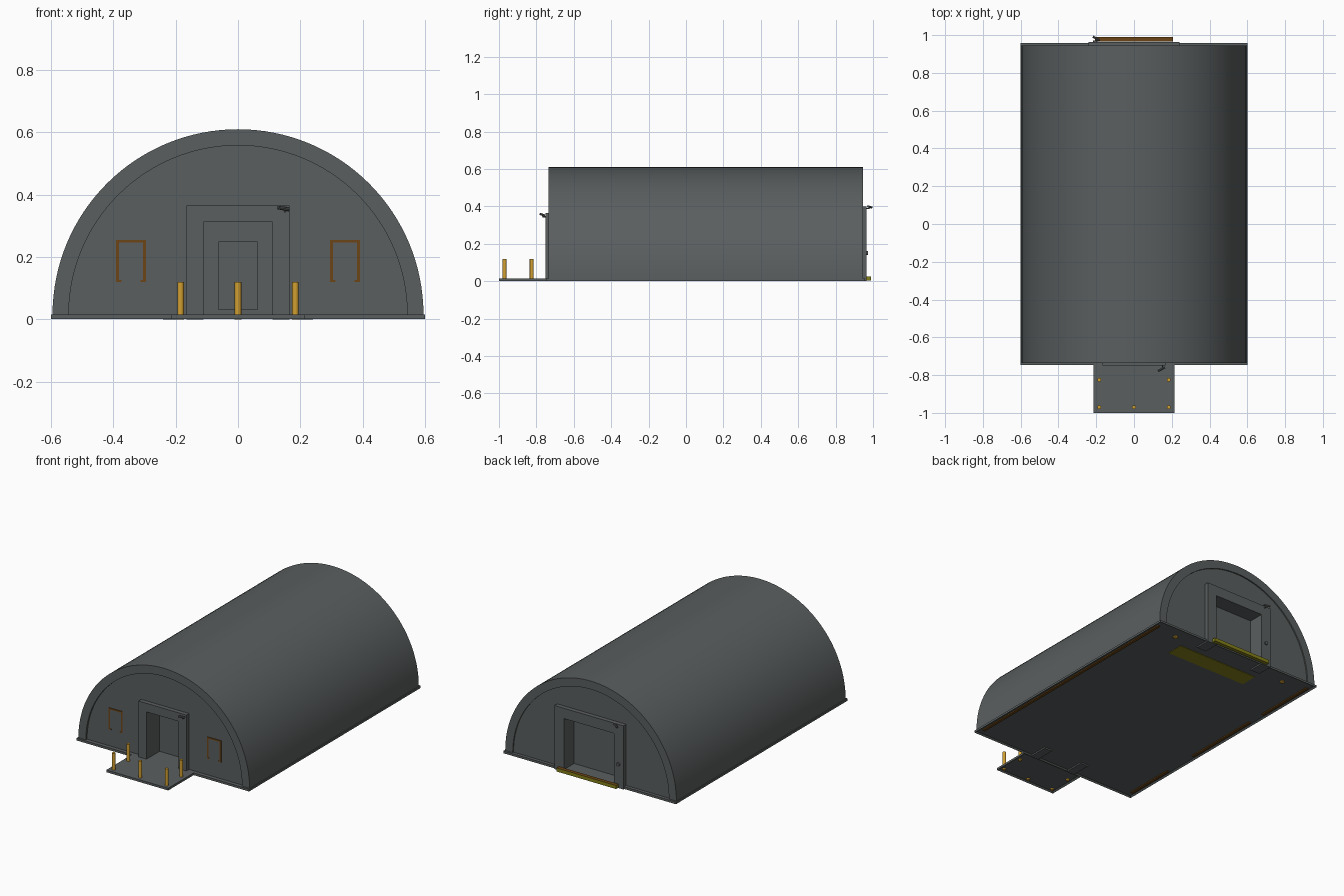
import bpy, bmesh, math
from mathutils import Vector

cube = bpy.data.objects.get("Cube")
if cube:
    bpy.data.objects.remove(cube, do_unlink=True)


def material(name, rgb):
    m = bpy.data.materials.new(name)
    m.use_nodes = True
    m.diffuse_color = (*rgb, 1)
    bsdf = m.node_tree.nodes["Principled BSDF"]
    bsdf.inputs["Base Color"].default_value = (*rgb, 1)
    bsdf.inputs["Roughness"].default_value = 0.7
    return m


GREY = material("concrete grey", (0.102, 0.113, 0.114))
GOLD = material("post gold", (0.64, 0.35, 0.03))
BROWN = material("rust brown", (0.15, 0.06, 0.008))
YELLOW = material("dull yellow", (0.23, 0.215, 0.01))


def finish(name, bm, mat, smooth=False):
    bmesh.ops.recalc_face_normals(bm, faces=bm.faces[:])
    mesh = bpy.data.meshes.new(name)
    bm.to_mesh(mesh)
    bm.free()
    mesh.materials.append(mat)
    ob = bpy.data.objects.new(name, mesh)
    bpy.context.collection.objects.link(ob)
    if smooth:
        bpy.ops.object.select_all(action='DESELECT')
        ob.select_set(True)
        bpy.context.view_layer.objects.active = ob
        bpy.ops.object.shade_smooth_by_angle(angle=math.radians(35))
    return ob


def box(name, lo, hi, mat, hollow=None):
    """Box between two corners; hollow is the height its underside is recessed to."""
    bm = bmesh.new()
    bmesh.ops.create_cube(bm, size=1)
    lo, hi = Vector(lo), Vector(hi)
    for v in bm.verts:
        v.co = (lo + hi) / 2 + v.co * (hi - lo)
    if hollow:
        under = min(bm.faces, key=lambda f: f.calc_center_median().z)
        bmesh.ops.inset_region(bm, faces=[under], thickness=0.014)
        for v in under.verts:
            v.co.z = hollow
    return finish(name, bm, mat)


def extrude_y(name, profile, y0, y1, mat, smooth=False):
    """Extrude an (x, z) outline from y0 to y1."""
    bm = bmesh.new()
    face = bm.faces.new([bm.verts.new((x, y0, z)) for x, z in profile])
    geo = bmesh.ops.extrude_face_region(bm, geom=[face])["geom"]
    for v in geo:
        if isinstance(v, bmesh.types.BMVert):
            v.co.y = y1
    return finish(name, bm, mat, smooth)


def rod(name, a, b, r, mat, sides=16):
    a, b = Vector(a), Vector(b)
    bm = bmesh.new()
    bmesh.ops.create_cone(bm, cap_ends=True, segments=sides, radius1=r,
                          radius2=r, depth=(b - a).length)
    rot = (b - a).to_track_quat('Z', 'Y').to_matrix()
    for v in bm.verts:
        v.co = rot @ v.co + (a + b) / 2
    return finish(name, bm, mat, True)


FLOOR = 0.015
UNDER = 0.009
FRONT, BACK = -0.735, 0.945


def arc(r, n=64):
    return [(r * math.cos(math.pi * i / n), FLOOR + r * math.sin(math.pi * i / n))
            for i in range(n + 1)]


# Arched shell
extrude_y("arched_shell", arc(0.595) + arc(0.543)[::-1], FRONT, BACK, GREY, True)

# Floor slab and entrance platform, both hollow underneath
box("floor_slab", (-0.6, -0.747, 0.001), (0.6, 0.957, FLOOR), GREY, UNDER)
box("entrance_platform", (-0.215, -1, 0.001), (0.215, -0.746, FLOOR), GREY, UNDER)

# Bollards
for x, y in ((-0.184, -0.825), (0.184, -0.825), (-0.184, -0.97), (0, -0.97), (0.184, -0.97)):
    rod("bollard", (x, y, 0), (x, y, 0.12), 0.0105, GOLD)


def doorway(name, half, top, inner, inner_top, wall_y, out, depth):
    """End wall, doorway surround and recessed panel; out is the outward y direction."""
    wall = arc(0.545) + [(-inner, FLOOR), (-inner, inner_top), (inner, inner_top), (inner, FLOOR)]
    extrude_y(name + "_end_wall", wall, wall_y, wall_y - out * 0.015, GREY)
    surround = [(-half, 0), (-half, top), (half, top), (half, 0),
                (inner, 0), (inner, inner_top), (-inner, inner_top), (-inner, 0)]
    face_y = wall_y + out * 0.027
    deep_y = face_y - out * depth
    extrude_y(name + "_door_surround", surround, face_y, deep_y, GREY)
    y0, y1 = sorted((deep_y, deep_y - out * 0.02))
    box(name + "_recess_panel", (-half, y0, UNDER + 0.001), (half, y1, top), GREY)
    return face_y, deep_y


# Front entrance with an inner door
face, deep = doorway("front", 0.166, 0.366, 0.111, 0.312, FRONT + 0.012, -1, 0.13)
box("front_inner_door", (-0.063, deep - 0.006, 0.03), (0.063, deep + 0.01, 0.25), GREY)

# Back loading door with control button and bumper step
face_b, deep_b = doorway("back", 0.24, 0.4, 0.173, 0.335, BACK - 0.008, 1, 0.1)
rod("door_button", (-0.205, face_b - 0.005, 0.15), (-0.205, face_b + 0.008, 0.15), 0.011, GREY)
step = box("bumper_step", (-0.207, face_b + 0.002, 0.004), (0.207, 0.99, 0.026), YELLOW)
step.data.materials.append(BROWN)
for p in step.data.polygons:
    p.material_index = int(p.normal.z > 0.5)

# Windows: pane, three-sided frame, and short returns along the sill
wy = FRONT + 0.012
for cx in (-0.343, 0.343):
    l, r, b, t, w = cx - 0.048, cx + 0.048, 0.12, 0.255, 0.009
    box("window_pane", (l + w, wy - 0.002, b), (r - w, wy + 0.01, t - w), GREY)
    for lo, hi in (((l, b), (l + w, t)), ((r - w, b), (r, t)), ((l + w, t - w), (r - w, t)),
                   ((l + w, b), (l + 0.018, b + 0.006)), ((r - 0.018, b), (r - w, b + 0.006))):
        box("window_frame", (lo[0], wy - 0.004, lo[1]), (hi[0], wy, hi[1]), BROWN)

# Security cameras above both doorways
for x, y, z, s in ((0.14, face, 0.357, -1), (-0.205, face_b, 0.4, 1)):
    base = Vector((x + 0.01, y, z))
    elbow = base + Vector((0, s * 0.016, -0.012))
    rod("camera_mount", base - Vector((0, s * 0.004, 0.012)), elbow, 0.003, GREY, 8)
    rod("camera_arm", elbow, elbow + Vector((0, 0, 0.01)), 0.003, GREY, 8)
    aim = Vector((-0.022, s * 0.012, -0.004 * s))
    rod("camera_body", elbow + Vector((0, 0, 0.01)) - aim * 0.6,
        elbow + Vector((0, 0, 0.01)) + aim, 0.006, GREY, 8)

# Underside strips, studs and marking plate
for side, spans in ((1, ((-0.7, 0.91),)), (-1, ((-0.7, -0.37), (-0.14, 0.38), (0.5, 0.91)))):
    x0, x1 = sorted((side * 0.562, side * 0.58))
    for y0, y1 in spans:
        box("underside_strip", (x0, y0, 0.002), (x1, y1, UNDER + 0.001), BROWN)
    rod("underside_stud", (side * 0.41, 0.87, 0.002), (side * 0.41, 0.87, UNDER + 0.001), 0.014, GOLD)
box("underside_plate", (-0.25, 0.7, 0.006), (0.32, 0.81, UNDER + 0.001), YELLOW)
